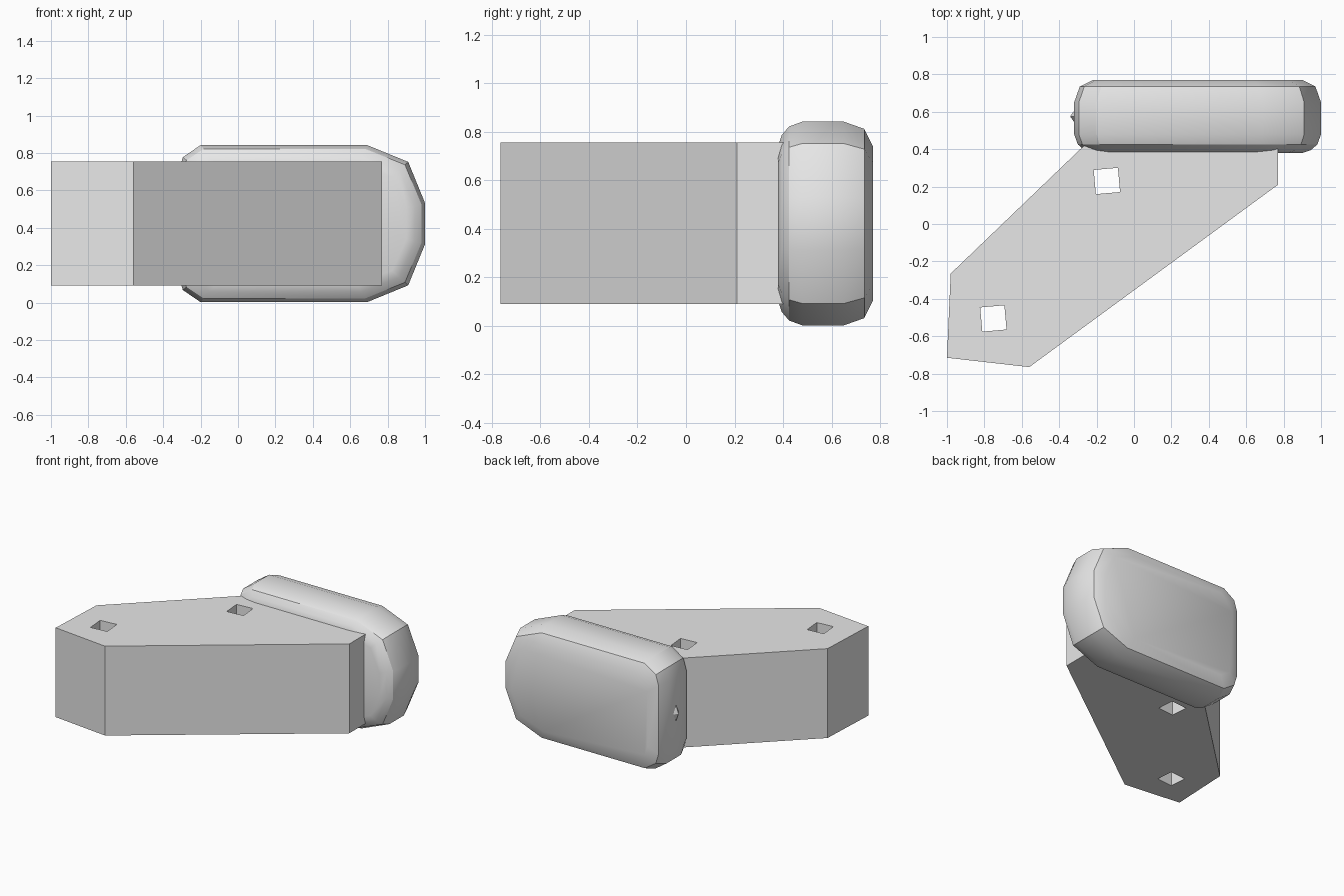
import bpy, bmesh, math

cube = bpy.data.objects.get("Cube")
if cube:
    bpy.data.objects.remove(cube, do_unlink=True)

grey = bpy.data.materials.new("plain grey")
grey.use_nodes = True
grey.diffuse_color = (0.8, 0.8, 0.8, 1)
grey.node_tree.nodes["Principled BSDF"].inputs["Base Color"].default_value = (0.8, 0.8, 0.8, 1)


def loft(name, rings):
    """Closed solid from matching rings of points."""
    bm = bmesh.new()
    loops = [[bm.verts.new(p) for p in ring] for ring in rings]
    for a, b in zip(loops, loops[1:]):
        for i in range(len(a)):
            j = (i + 1) % len(a)
            bm.faces.new((a[i], a[j], b[j], b[i]))
    bm.faces.new(loops[0])
    bm.faces.new(loops[-1])
    bmesh.ops.recalc_face_normals(bm, faces=bm.faces)
    mesh = bpy.data.meshes.new(name)
    bm.to_mesh(mesh)
    bm.free()
    mesh.materials.append(grey)
    obj = bpy.data.objects.new(name, mesh)
    bpy.context.collection.objects.link(obj)
    return obj


def activate(obj):
    bpy.ops.object.select_all(action='DESELECT')
    obj.select_set(True)
    bpy.context.view_layer.objects.active = obj


# Angled mounting arm, extruded from its plan
plan = [(-1, -0.715), (-0.56, -0.765), (0.77, 0.21), (0.77, 0.45),
        (-0.235, 0.45), (-0.98, -0.265)]
arm = loft("mounting_arm", [[(x, y, z) for x, y in plan] for z in (0.09, 0.755)])

# Square bolt holes through the arm
for x, y in ((-0.145, 0.23), (-0.752, -0.505)):
    bpy.ops.mesh.primitive_cube_add(size=1, location=(x, y, 0.42),
                                    rotation=(0, 0, math.radians(5)))
    cutter = bpy.context.object
    cutter.name = "hole_cutter"
    cutter.scale = (0.13, 0.13, 2)
    cutter.hide_render = True
    activate(arm)
    mod = arm.modifiers.new("hole", 'BOOLEAN')
    mod.operation = 'DIFFERENCE'
    mod.solver = 'EXACT'
    mod.object = cutter
    bpy.ops.object.modifier_apply(modifier=mod.name)
    bpy.data.objects.remove(cutter, do_unlink=True)

# Rounded pad: upper half outline mirrored, then narrowed toward both faces
mid_x, mid_z, half_x, half_z = 0.34, 0.422, 0.66, 0.42
upper = [(1.0, 0.11), (0.91, 0.33), (0.69, 0.42), (-0.2, 0.42),
         (-0.295, 0.355), (-0.32, 0.27)]
outline = upper + [(x, -z) for x, z in reversed(upper)]
profile = [(0.38, 0.10), (0.395, 0.055), (0.425, 0.02), (0.48, 0),
           (0.65, 0), (0.735, 0.03), (0.77, 0.10)]
rings = []
for y, inset in profile:
    sx, sz = 1 - inset / half_x, 1 - inset / half_z
    rings.append([(mid_x + (x - mid_x) * sx, y, mid_z + z * sz) for x, z in outline])
pad = loft("rounded_pad", rings)
activate(pad)
bpy.ops.object.shade_smooth_by_angle(angle=math.radians(28))

# Small pointed stud on the end of the pad
base = [(0.53, 0.42), (0.575, 0.51), (0.62, 0.42), (0.575, 0.33)]
loft("end_stud", [[(-0.31, y, z) for y, z in base],
                  [(-0.34, 0.575 + (y - 0.575) * 0.04, 0.42 + (z - 0.42) * 0.04)
                   for y, z in base]])
